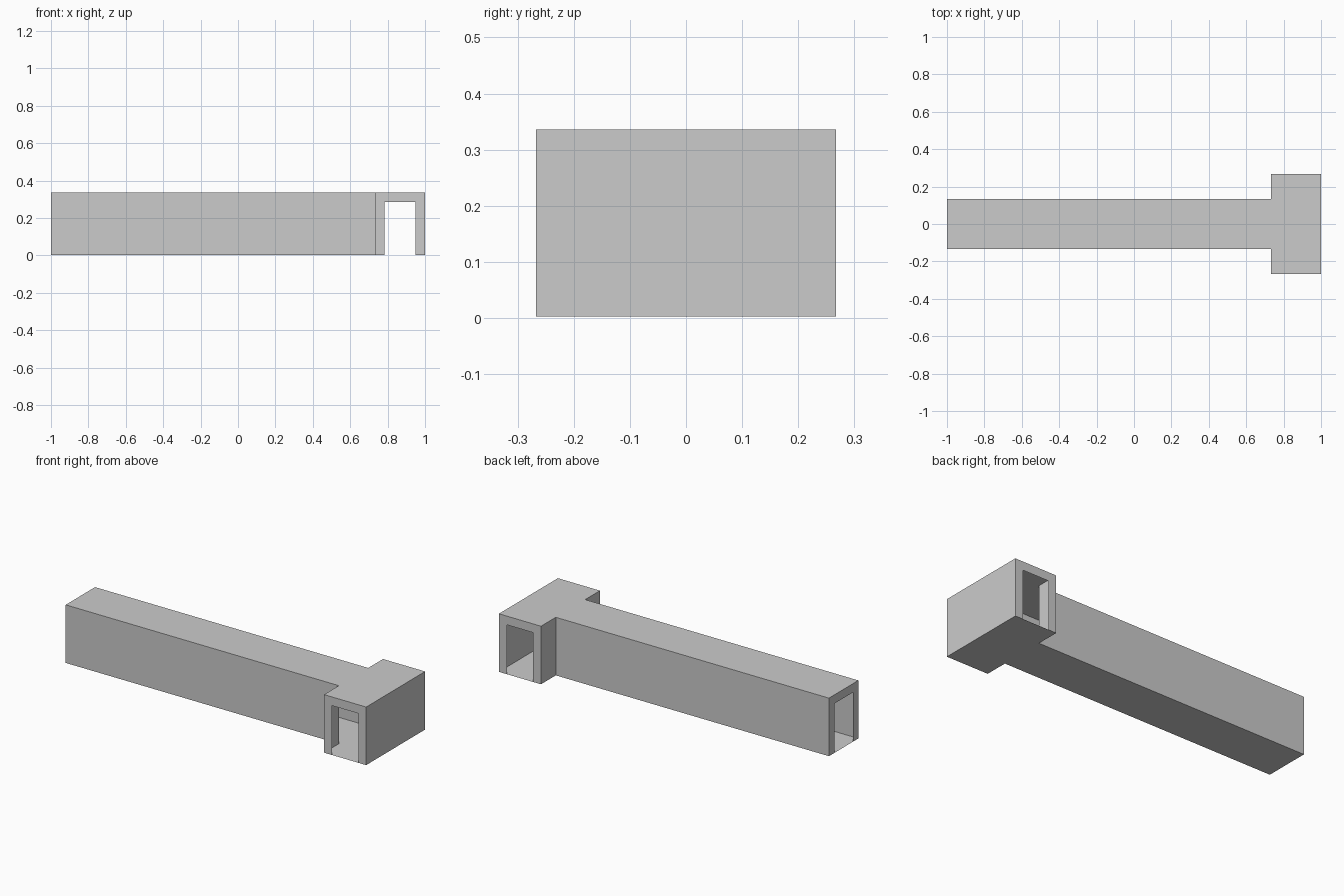
import bpy, bmesh
from mathutils import Vector

if "Cube" in bpy.data.objects:
    bpy.data.objects.remove(bpy.data.objects["Cube"])

Z0, Z1 = 0.003, 0.336      # floor and roof heights
STEM, BAR = 0.133, 0.267   # half widths
BAR_X = 0.733              # where the cross passage begins
RIM = 0.05                 # width of the portal rims


def add_object(name, bm):
    mesh = bpy.data.meshes.new(name)
    bm.to_mesh(mesh)
    bm.free()
    obj = bpy.data.objects.new(name, mesh)
    bpy.context.collection.objects.link(obj)
    return obj


# T-shaped thin shell: floor, roof and walls, open at the three ends
plan = [(-1, -STEM), (BAR_X, -STEM), (BAR_X, -BAR), (1, -BAR),
        (1, BAR), (BAR_X, BAR), (BAR_X, STEM), (-1, STEM)]
open_sides = {2, 4, 7}
bm = bmesh.new()
low = [bm.verts.new((x, y, Z0)) for x, y in plan]
top = [bm.verts.new((x, y, Z1)) for x, y in plan]
bm.faces.new(low[::-1])
bm.faces.new(top)
for i in range(len(plan)):
    j = (i + 1) % len(plan)
    if i not in open_sides:
        bm.faces.new((low[i], low[j], top[j], top[i]))
add_object("corridor_shell", bm)


# Flat doorway rim: two posts and a lintel, open down to the floor
def portal(name, a, b):
    a, b = Vector((*a, Z0)), Vector((*b, Z0))
    step = (b - a).normalized() * RIM
    up = Vector((0, 0, Z1 - Z0))
    head = Vector((0, 0, Z1 - Z0 - RIM))
    pts = [a, a + step, a + step + head, b - step + head,
           b - step, b, b + up, a + up]
    bm = bmesh.new()
    v = [bm.verts.new(p) for p in pts]
    bm.faces.new((v[0], v[1], v[2], v[7]))
    bm.faces.new((v[2], v[3], v[6], v[7]))
    bm.faces.new((v[4], v[5], v[6], v[3]))
    add_object(name, bm)


for name, i in (("front_portal", 2), ("back_portal", 4), ("stem_portal", 7)):
    portal(name, plan[i], plan[(i + 1) % len(plan)])
